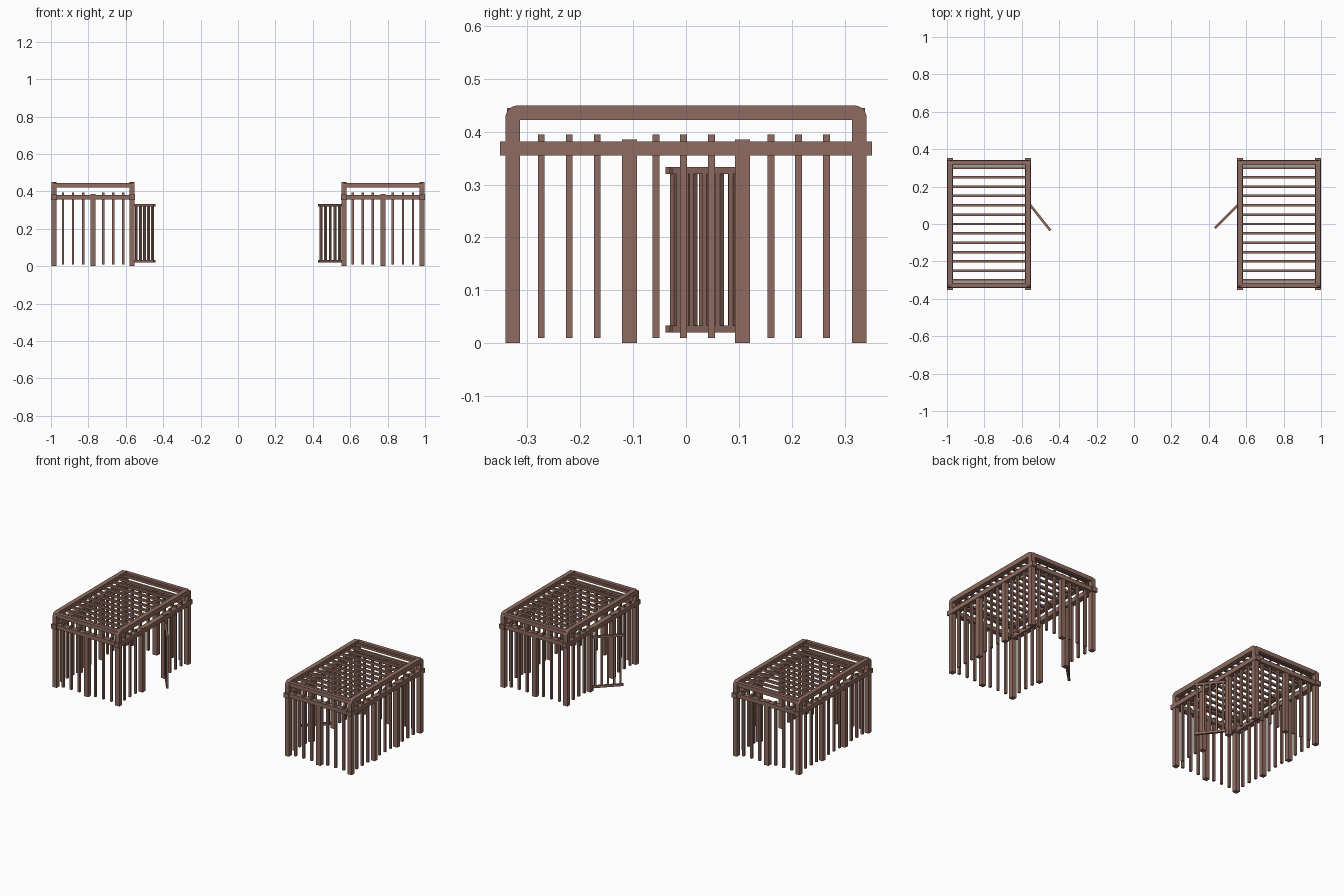
import bpy, bmesh, math
from mathutils import Matrix, Vector

if "Cube" in bpy.data.objects:
    bpy.data.objects.remove(bpy.data.objects["Cube"])

wood = bpy.data.materials.new("brown wood")
wood.diffuse_color = (0.275, 0.148, 0.115, 1)
wood.use_nodes = True
wood.node_tree.nodes["Principled BSDF"].inputs["Base Color"].default_value = wood.diffuse_color


def finish(name, bm):
    bmesh.ops.recalc_face_normals(bm, faces=bm.faces[:])
    me = bpy.data.meshes.new(name)
    bm.to_mesh(me)
    bm.free()
    me.materials.append(wood)
    ob = bpy.data.objects.new(name, me)
    bpy.context.collection.objects.link(ob)
    return ob


def box(bm, c, s):
    m = Matrix.Translation(c) @ Matrix.Diagonal((s[0], s[1], s[2], 1))
    bmesh.ops.create_cube(bm, size=1, matrix=m)


def span(bm, x, y, z):
    box(bm, [(a + b) / 2 for a, b in (x, y, z)], [b - a for a, b in (x, y, z)])


def side_frame(bm, x, half=0.0135):
    # upside-down U with rounded top corners
    r, Y, Z, t = 0.024, 0.342, 0.45, 0.028
    pts = [(-Y, 0)]
    for i in range(6):
        a = math.pi - i * math.pi / 10
        pts.append((-Y + r + r * math.cos(a), Z - r + r * math.sin(a)))
    pts += [(-y, z) for y, z in reversed(pts)]
    pts += [(Y - t, 0), (Y - t, Z - t), (-Y + t, Z - t), (-Y + t, 0)]
    f = bm.faces.new([bm.verts.new((x - half, y, z)) for y, z in pts])
    ext = bmesh.ops.extrude_face_region(bm, geom=[f])
    vs = [g for g in ext["geom"] if isinstance(g, bmesh.types.BMVert)]
    bmesh.ops.translate(bm, verts=vs, vec=(2 * half, 0, 0))


OUT, INN = 0.984, 0.566      # x of outer and inner side walls
MID = (OUT + INN) / 2
BAR = 0.013

for sgn, label, ang in ((-1, "left", 38.5), (1, "right", 45)):
    # U frames, corner posts and top bars
    bm = bmesh.new()
    for x in (OUT, INN):
        side_frame(bm, sgn * x)
    finish(label + "_side_frames", bm)

    # waist rails
    bm = bmesh.new()
    for x in (OUT, INN):
        box(bm, (sgn * x, 0, 0.3685), (0.032, 0.704, 0.027))
    for y in (-0.328, 0.328):
        box(bm, (sgn * MID, y, 0.3685), (OUT - INN, 0.03, 0.025))
    finish(label + "_rails", bm)

    # middle posts
    bm = bmesh.new()
    for x in (OUT, INN):
        for y in (-0.107, 0.107):
            box(bm, (sgn * x, y, 0.1925), (0.027, 0.028, 0.385))
    for y in (-0.328, 0.328):
        box(bm, (sgn * MID, y, 0.1925), (0.028, 0.027, 0.385))
    finish(label + "_middle_posts", bm)

    # upright slats on all four walls, doorway left open on the inner side
    bm = bmesh.new()
    for x in (OUT, INN):
        for y in (-0.274, -0.221, -0.168, -0.057, -0.005, 0.048, 0.161, 0.213, 0.266):
            if x == OUT or abs(y) > 0.1:
                box(bm, (sgn * x, y, 0.2025), (BAR, BAR, 0.385))
    for y in (-0.328, 0.328):
        for k in (-3, -2, -1, 1, 2, 3):
            box(bm, (sgn * MID + k * 0.0535, y, 0.2025), (BAR, BAR, 0.385))
    finish(label + "_wall_slats", bm)

    # roof slats and end bars
    bm = bmesh.new()
    for i in range(-6, 7):
        box(bm, (sgn * MID, i * 0.05, 0.433), (OUT - INN, BAR, BAR))
    for y in (-0.328, 0.328):
        box(bm, (sgn * MID, y, 0.433), (OUT - INN, 0.022, 0.024))
    finish(label + "_roof_slats", bm)

    # open door, built along +x from the hinge and swung into place
    bm = bmesh.new()
    L = 0.172
    for z in (0.0265, 0.3265):
        box(bm, (L / 2, 0, z), (L, BAR, BAR))
    for i in range(5):
        box(bm, (0.016 + i * (L - 0.032) / 4, 0, 0.1765), (0.011, 0.011, 0.30))
    a = math.radians(ang)
    d = Vector((-sgn * math.sin(a), -math.cos(a), 0))
    rot = Matrix.Rotation(math.atan2(d.y, d.x), 4, 'Z')
    bm.transform(Matrix.Translation((sgn * 0.554, 0.1, 0)) @ rot)
    finish(label + "_door", bm)
